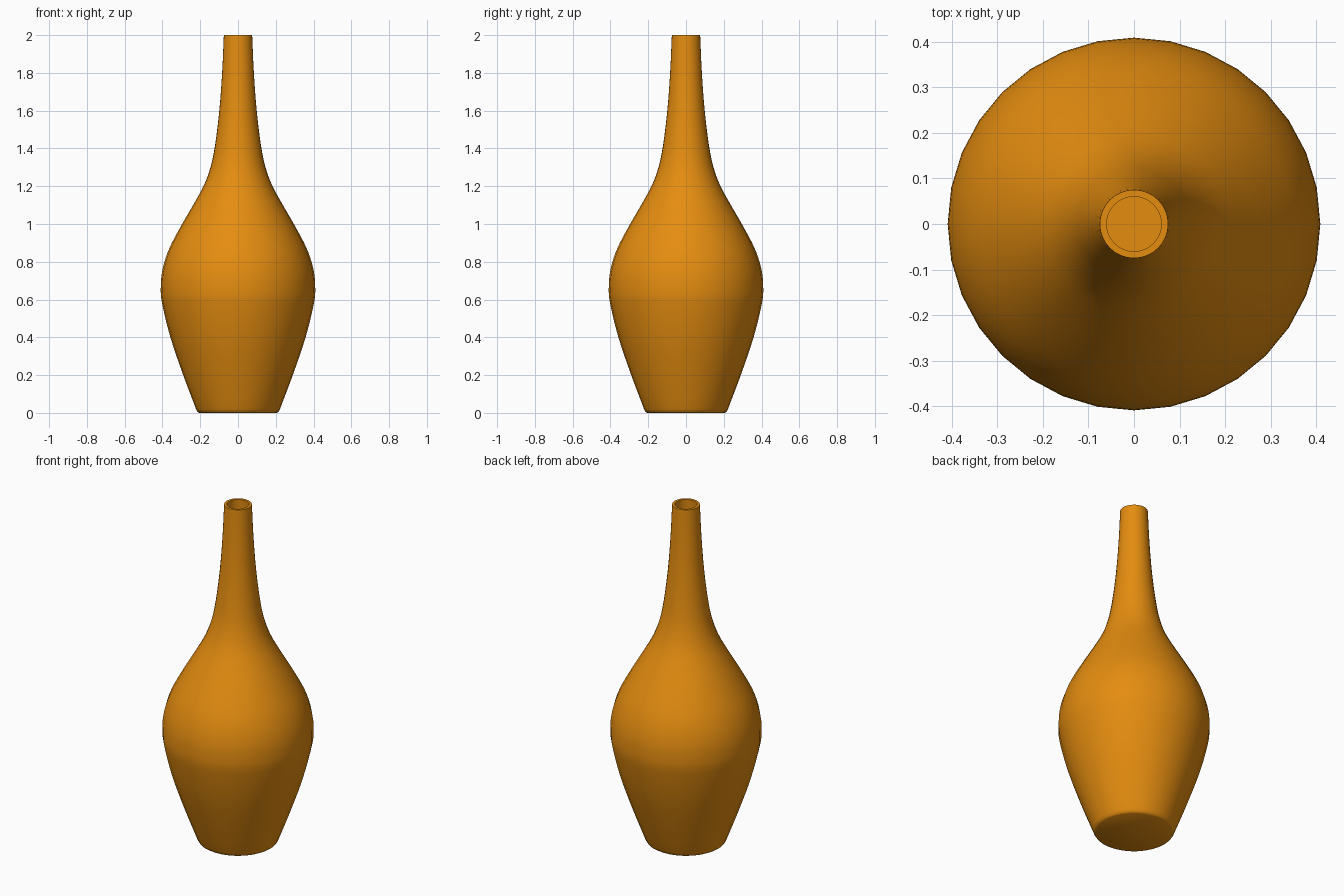
import bpy, bmesh, math
from mathutils import Vector

if "Cube" in bpy.data.objects:
    bpy.data.objects.remove(bpy.data.objects["Cube"])

SIDES = 32
WALL = 0.015

# Glazed colour
orange = bpy.data.materials.new("orange glaze")
orange.diffuse_color = (0.78, 0.265, 0.005, 1)
orange.use_nodes = True
orange.node_tree.nodes["Principled BSDF"].inputs["Base Color"].default_value = orange.diffuse_color

# Outer silhouette as (radius, height)
KEYS = [(0.222, 0.02), (0.29, 0.2), (0.358, 0.4), (0.402, 0.58), (0.409, 0.66),
        (0.403, 0.74), (0.383, 0.82), (0.35, 0.9), (0.29, 1.01), (0.232, 1.11),
        (0.178, 1.21), (0.143, 1.31), (0.121, 1.42), (0.099, 1.6),
        (0.084, 1.8), (0.075, 2.0)]


def smooth_path(keys, steps=3):
    """Catmull-Rom curve through the key points."""
    p = [Vector(k) for k in keys]
    p = [2 * p[0] - p[1]] + p + [2 * p[-1] - p[-2]]
    out = []
    for i in range(1, len(p) - 2):
        a, b, c, d = p[i - 1:i + 3]
        for s in range(steps):
            t = s / steps
            out.append(0.5 * (2 * b + (c - a) * t + (2 * a - 5 * b + 4 * c - d) * t * t
                              + (3 * b - a - 3 * c + d) * t ** 3))
    return out + [p[-2]]


body = smooth_path(KEYS)

# Inner wall: the silhouette moved inwards along its normal
inner = []
for i, q in enumerate(body):
    d = (body[min(i + 1, len(body) - 1)] - body[max(i - 1, 0)]).normalized()
    inner.append(q + Vector((-d.y, d.x)) * WALL)
inner[-1].y = 2.0

# Full section: base, rounded foot, outer wall, rim, inner wall, inner floor
foot = [Vector((0, 0)), Vector((0.205, 0)), Vector((0.215, 0.006))]
section = foot + body + inner[::-1] + [Vector((0, inner[0].y))]

# Lathe the section around the z axis
bm = bmesh.new()
verts = [bm.verts.new((q.x, 0, q.y)) for q in section]
edges = [bm.edges.new(pair) for pair in zip(verts, verts[1:])]
bmesh.ops.spin(bm, geom=verts + edges, cent=(0, 0, 0), axis=(0, 0, 1),
               angle=math.tau, steps=SIDES, use_merge=False)
bmesh.ops.remove_doubles(bm, verts=bm.verts, dist=0.0003)
bmesh.ops.recalc_face_normals(bm, faces=bm.faces)
mesh = bpy.data.meshes.new("vase")
bm.to_mesh(mesh)
bm.free()
mesh.materials.append(orange)

vase = bpy.data.objects.new("vase", mesh)
bpy.context.collection.objects.link(vase)
bpy.context.view_layer.objects.active = vase
vase.select_set(True)
bpy.ops.object.shade_smooth_by_angle(angle=math.radians(40))
